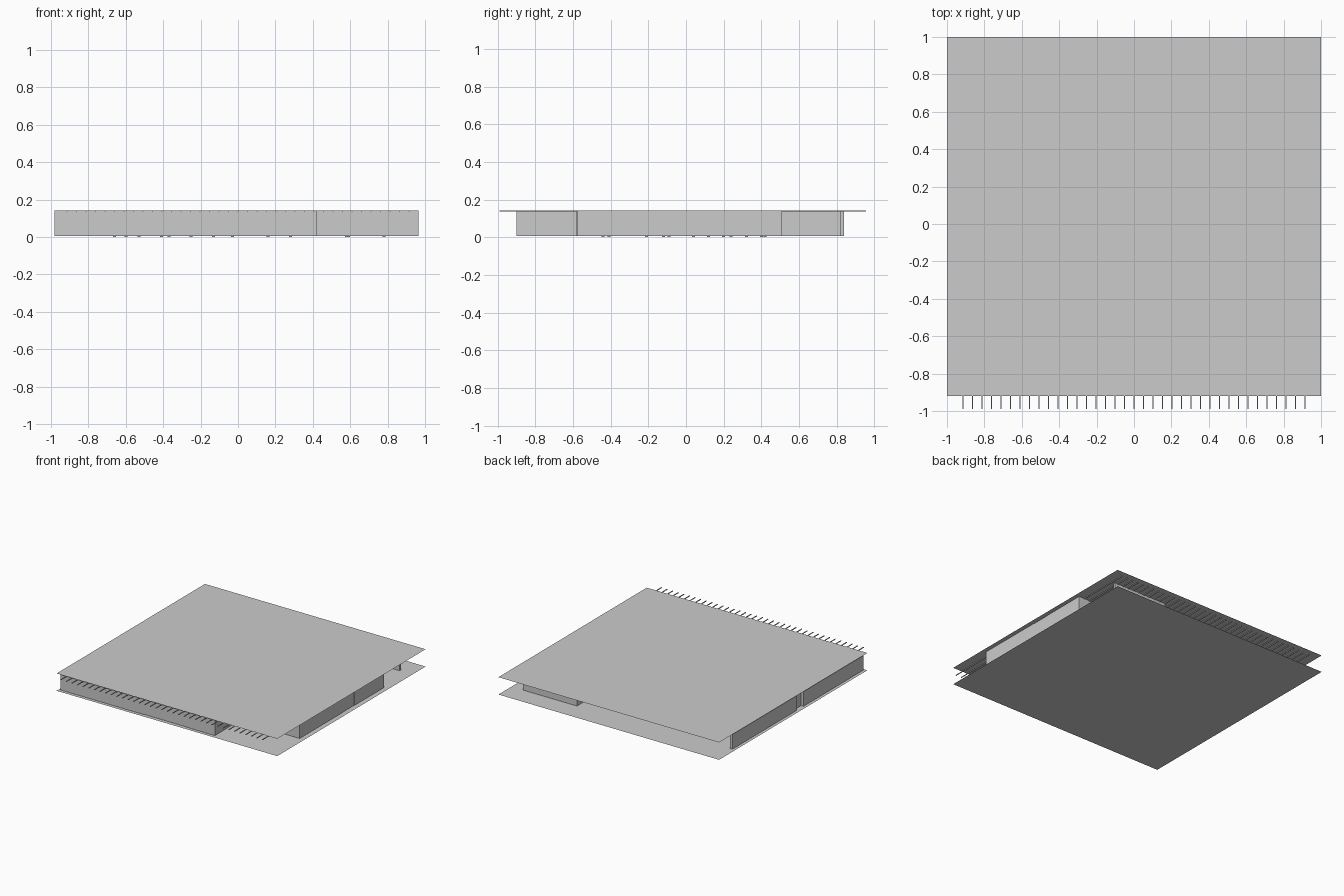
import bpy, bmesh

if "Cube" in bpy.data.objects:
    bpy.data.objects.remove(bpy.data.objects["Cube"])

H = 0.142   # ceiling level
T = 0.02    # wall thickness


def box(name, x0, x1, y0, y1, z0, z1):
    bm = bmesh.new()
    bmesh.ops.create_cube(bm, size=1)
    for v in bm.verts:
        v.co.x = x0 if v.co.x < 0 else x1
        v.co.y = y0 if v.co.y < 0 else y1
        v.co.z = z0 if v.co.z < 0 else z1
    me = bpy.data.meshes.new(name)
    bm.to_mesh(me)
    bm.free()
    ob = bpy.data.objects.new(name, me)
    bpy.context.collection.objects.link(ob)
    return ob


def sheet(name, z):
    me = bpy.data.meshes.new(name)
    me.from_pydata([(-1, -0.92, z), (1, -0.92, z), (1, 1, z), (-1, 1, z)], [], [(0, 1, 2, 3)])
    bpy.context.collection.objects.link(bpy.data.objects.new(name, me))


def wall_x(name, x0, x1, y, inset=0.0):
    """Wall running along x, centred on y."""
    box(name, x0, x1, y - T / 2 + inset, y + T / 2 - inset, 0.005, H - 0.001)


def wall_y(name, x, y0, y1, inset=0.0):
    """Wall running along y, centred on x."""
    box(name, x - T / 2 + inset, x + T / 2 - inset, y0, y1, 0.005, H - 0.001)


# Floor and ceiling sheets
sheet("floor", 0.0)
sheet("ceiling", H)

# Roof rafters that project past the front edge
for i in range(37):
    x = -0.915 + i * 1.83 / 36
    box("rafter", x - 0.003, x + 0.003, -0.99, 0.955, H - 0.006, H - 0.0005)

# Front wall: solid runs, with thin panels between posts
FY = -0.89
wall_x("front_wall_left", -0.98, -0.24, FY)
wall_x("front_panel", -0.22, -0.07, FY, 0.004)
wall_x("front_panel", -0.06, 0.16, FY, 0.004)
wall_x("front_wall_right", 0.17, 0.42, FY)
for x in (-0.23, -0.065, 0.165):
    wall_x("front_post", x - 0.01, x + 0.01, FY, 0.001)

# Left wall with a door opening
wall_y("left_wall_front", -0.97, -0.9, -0.12)
wall_y("left_wall_back", -0.97, -0.03, 0.80)
wall_y("left_door", -0.955, -0.12, -0.03, 0.006)

# Right wall with a flush panel and posts
RX = 0.955
wall_y("right_wall_front", RX, -0.58, -0.03)
wall_y("right_panel", RX, -0.02, 0.14, 0.003)
wall_y("right_wall_back", RX, 0.15, 0.51)
for y in (-0.025, 0.14):
    wall_y("right_post", RX, y - 0.01, y + 0.01, 0.001)

# Recessed front porch with a door
wall_y("porch_side_wall", 0.41, -0.9, -0.57)
wall_x("porch_wall", 0.40, 0.965, -0.57)
for x in (0.61, 0.77):
    box("porch_post", x - 0.006, x + 0.006, -0.585, -0.555, 0.005, H - 0.001)
box("porch_door", 0.635, 0.745, -0.584, -0.57, 0.005, 0.11)

# Back wall, rear porch with a door and its screen wall
wall_x("back_wall", -0.97, 0.965, 0.50)
wall_y("rear_porch_wall", 0.41, 0.49, 0.84)
box("rear_porch_door", 0.41, 0.424, 0.575, 0.76, 0.005, 0.11)
wall_x("rear_screen_wall", 0.41, 0.89, 0.83)

# Interior partitions
wall_y("partition", -0.23, -0.89, -0.35)
wall_y("partition", 0.165, -0.89, -0.35)
wall_x("partition", -0.97, -0.35, -0.35)
wall_x("partition", -0.10, 0.41, -0.35)
wall_y("partition", 0.41, 0.1, 0.5)

# Slim interior columns reaching the ceiling
columns = [(0.16, 0.32), (0.28, 0.32), (0.16, 0.12), (0.28, 0.12),
           (0.58, -0.21), (0.78, -0.21), (0.59, -0.41), (0.78, -0.44),
           (-0.37, 0.42), (-0.13, 0.40), (-0.25, 0.24), (-0.03, 0.24),
           (-0.53, 0.20), (-0.53, 0.04), (-0.41, 0.04), (-0.60, -0.09),
           (-0.41, -0.12), (-0.66, -0.21)]
for x, y in columns:
    box("interior_column", x - 0.008, x + 0.008, y - 0.008, y + 0.008, 0.001, H - 0.001)
